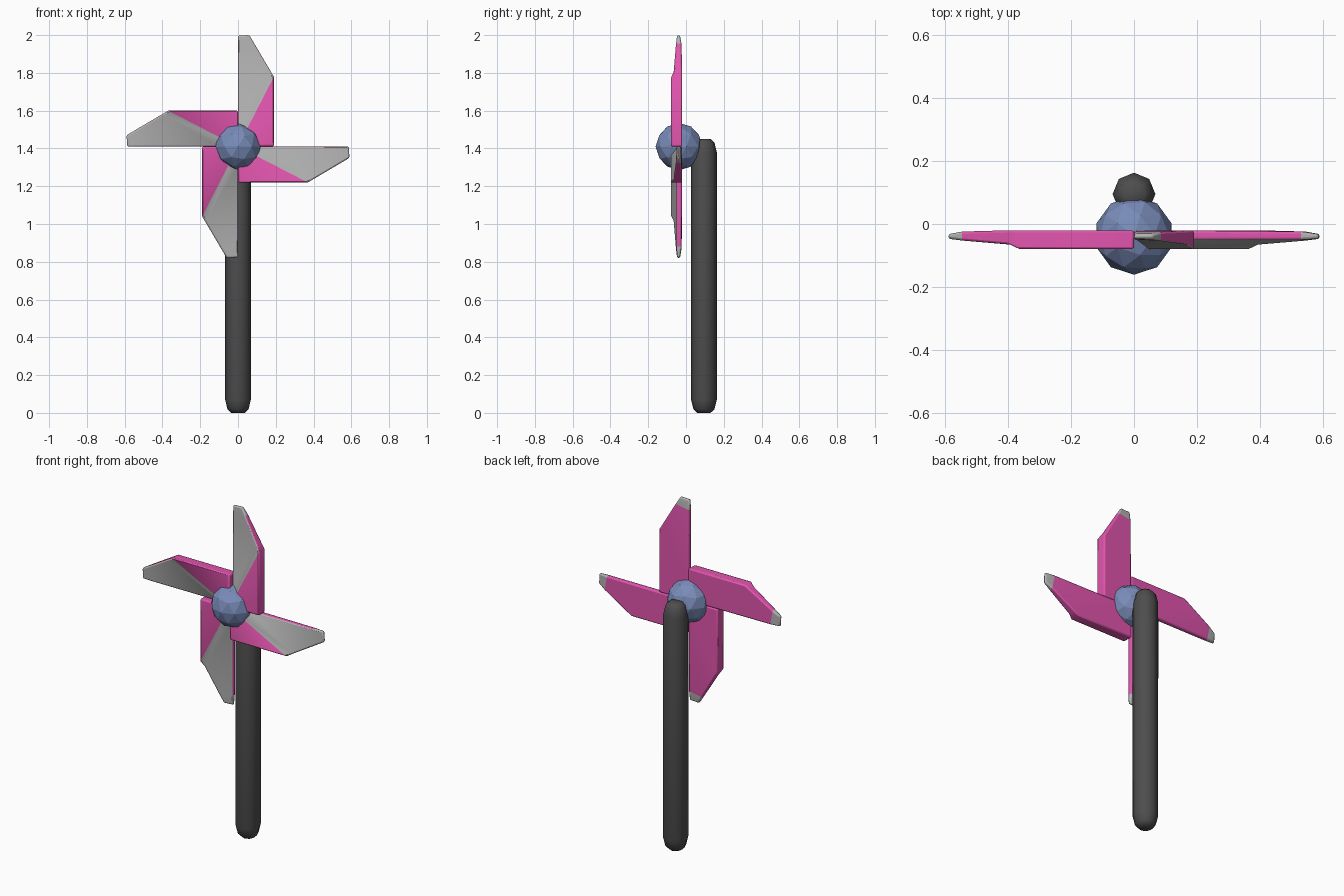
import bpy, bmesh, math
from mathutils import Matrix, Vector

if "Cube" in bpy.data.objects:
    bpy.data.objects.remove(bpy.data.objects["Cube"])


def material(name, rgb):
    m = bpy.data.materials.new(name)
    m.diffuse_color = (*rgb, 1)
    m.use_nodes = True
    m.node_tree.nodes["Principled BSDF"].inputs["Base Color"].default_value = m.diffuse_color
    return m


PINK = material("pink", (0.75, 0.09, 0.42))
SILVER = material("silver", (0.45, 0.45, 0.45))
BLUE = material("blue", (0.19, 0.26, 0.48))
DARK = material("dark", (0.075, 0.075, 0.075))
HUB_Z = 1.41


def finish(name, bm, mats):
    bmesh.ops.recalc_face_normals(bm, faces=bm.faces)
    me = bpy.data.meshes.new(name)
    bm.to_mesh(me)
    bm.free()
    ob = bpy.data.objects.new(name, me)
    for m in mats:
        me.materials.append(m)
    bpy.context.collection.objects.link(ob)
    return ob


def smooth(ob, angle):
    bpy.ops.object.select_all(action='DESELECT')
    ob.select_set(True)
    bpy.context.view_layer.objects.active = ob
    bpy.ops.object.shade_smooth_by_angle(angle=math.radians(angle))


# Stick: eight-sided rod with rounded ends, as (radius, height) rings
bm = bmesh.new()
rings = []
for r, z in [(0.035, 0.0), (0.056, 0.02), (0.068, 0.07),
             (0.068, 1.38), (0.056, 1.43), (0.035, 1.45)]:
    rings.append([bm.verts.new((r * math.cos(i * math.pi / 4),
                                0.095 + r * math.sin(i * math.pi / 4), z))
                  for i in range(8)])
for a, b in zip(rings, rings[1:]):
    for i in range(8):
        j = (i + 1) % 8
        bm.faces.new((a[i], a[j], b[j], b[i]))
bm.faces.new(rings[0])
bm.faces.new(rings[-1])
smooth(finish("stick", bm, [DARK]), 50)

# Hub: faceted ball
bm = bmesh.new()
bmesh.ops.create_icosphere(bm, subdivisions=2, radius=0.125,
                           matrix=Matrix.Translation((0, -0.036, HUB_Z)))
finish("hub", bm, [BLUE])

# Blade outline: x, z, front y, back y
OUTLINE = [(0, 0, -0.08, -0.02), (0.19, 0, -0.08, -0.02),
           (0.19, 0.37, -0.08, -0.02), (0.172, 0.40, -0.066, -0.02),
           (0.086, 0.546, -0.053, -0.024), (0.06, 0.59, -0.047, -0.032),
           (0, 0.587, -0.047, -0.032), (0, 0.53, -0.05, -0.024),
           (0, 0.10, -0.05, -0.02)]


def blade(name, turn):
    bm = bmesh.new()
    front = [bm.verts.new((x, f, z)) for x, z, f, b in OUTLINE]
    back = [bm.verts.new((x, b, z)) for x, z, f, b in OUTLINE]

    def face(vs, mat):
        bm.faces.new(vs).material_index = mat

    # Pink folded triangle and sunken silver flap on the front
    for ids, mat in [((0, 1, 2), 0), ((0, 2, 3, 8), 1),
                     ((8, 3, 4, 7), 1), ((4, 5, 6, 7), 1)]:
        face([front[i] for i in ids], mat)
    # Pink back with silver tip
    face([back[i] for i in (0, 1, 2, 3, 4, 7, 8)], 0)
    face([back[i] for i in (4, 5, 6, 7)], 1)
    # Rim
    n = len(front)
    for i in range(n):
        j = (i + 1) % n
        face((front[i], front[j], back[j], back[i]), int(i in (4, 5, 6)))
    bm.transform(Matrix.Translation((0, 0, HUB_Z)) @ Matrix.Rotation(turn, 4, 'Y'))
    ob = finish(name, bm, [PINK, SILVER])
    bev = ob.modifiers.new("soft_edges", 'BEVEL')
    bev.width = 0.01
    bev.segments = 2
    bev.limit_method = 'ANGLE'
    bev.angle_limit = math.radians(50)
    smooth(ob, 40)


for k, side in enumerate(("top", "right", "bottom", "left")):
    blade("blade_" + side, k * math.pi / 2)
